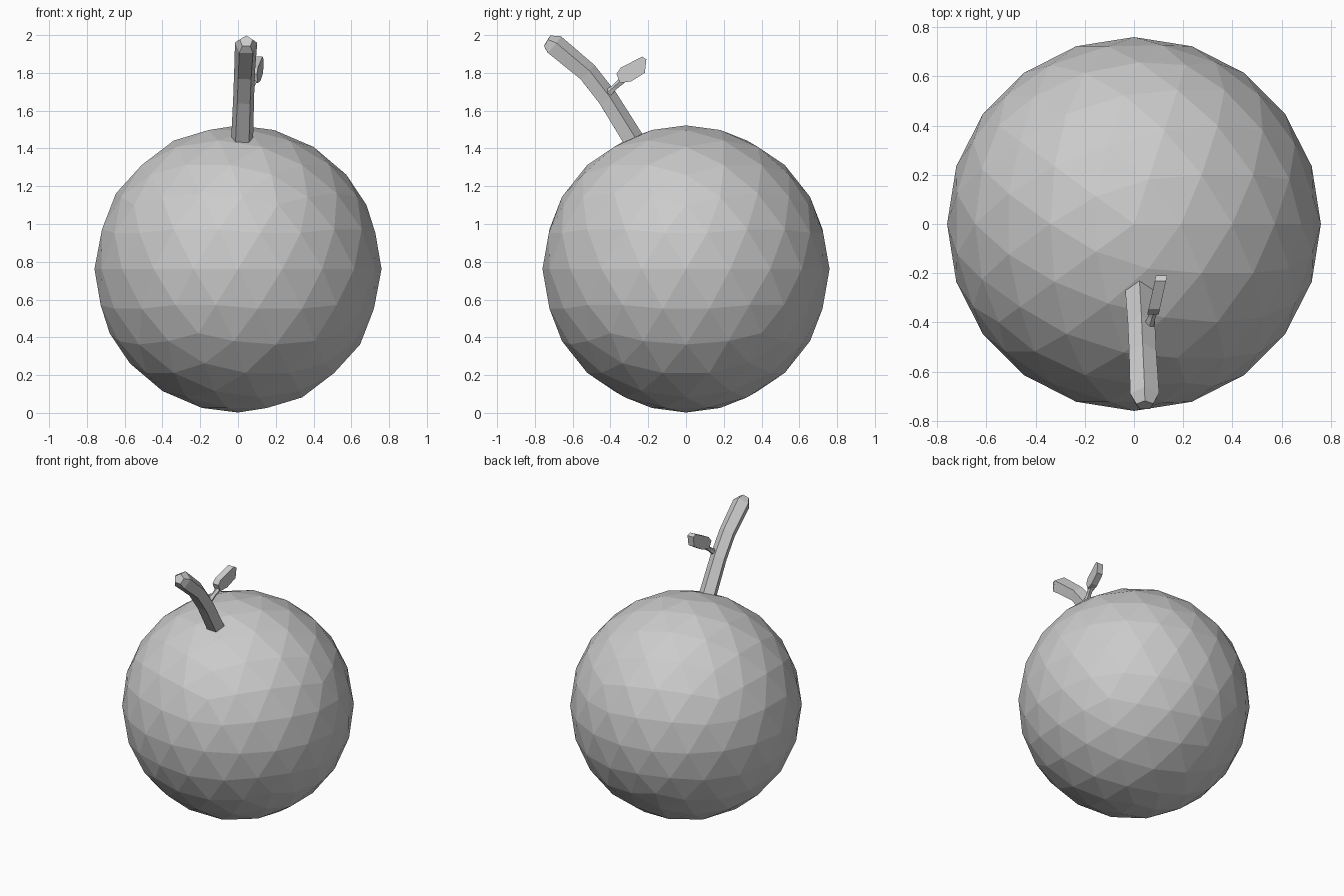
import bpy, math
from mathutils import Vector

if "Cube" in bpy.data.objects:
    bpy.data.objects.remove(bpy.data.objects["Cube"])


def make(name, verts, faces):
    me = bpy.data.meshes.new(name)
    me.from_pydata(verts, [], faces)
    me.update()
    ob = bpy.data.objects.new(name, me)
    bpy.context.collection.objects.link(ob)
    return ob


def tube(name, path, sides):
    """Faceted tube along (point, radius) pairs, with one ridge on top."""
    pts = [Vector(p) for p, r in path]
    verts, faces = [], []
    for i, (p, r) in enumerate(path):
        t = (pts[min(i + 1, len(pts) - 1)] - pts[max(i - 1, 0)]).normalized()
        up = Vector((1, 0, 0)).cross(t).normalized()
        if up.z < 0:
            up = -up
        side = t.cross(up)
        for k in range(sides):
            a = 2 * math.pi * k / sides
            verts.append(pts[i] + r * (math.cos(a) * up + math.sin(a) * side))
    for i in range(len(path) - 1):
        for k in range(sides):
            a, b = i * sides + k, i * sides + (k + 1) % sides
            faces.append((a, b, b + sides, a + sides))
    n = len(verts)
    faces += [tuple(reversed(range(sides))), tuple(range(n - sides, n))]
    return make(name, verts, faces)


# Round faceted fruit
bpy.ops.mesh.primitive_ico_sphere_add(subdivisions=3, radius=0.76, location=(0, 0, 0.762))
bpy.context.object.name = "fruit_body"

# Bent stem with a bevelled tip
tube("stem", [((0.022, -0.28, 1.44), 0.061), ((0.03, -0.418, 1.663), 0.058),
              ((0.035, -0.525, 1.80), 0.058), ((0.043, -0.70, 1.945), 0.062),
              ((0.044, -0.737, 1.967), 0.036)], 5)

# Thin leaf stalk
tube("leaf_stalk", [((0.055, -0.425, 1.68), 0.025), ((0.072, -0.375, 1.725), 0.016),
                    ((0.085, -0.335, 1.76), 0.02)], 5)

# Thick leaf: side profile (y, z) extruded in x and leaning to the right
profile = [(-0.35, 1.747), (-0.29, 1.755), (-0.218, 1.80), (-0.21, 1.872),
           (-0.232, 1.886), (-0.345, 1.828), (-0.368, 1.795)]
n = len(profile)
verts = [(0.079 + 0.22 * (y + 0.36) + s * 0.023, y, z) for s in (-1, 1) for y, z in profile]
faces = [tuple(reversed(range(n))), tuple(range(n, 2 * n))]
faces += [(k, (k + 1) % n, n + (k + 1) % n, n + k) for k in range(n)]
make("leaf", verts, faces)
